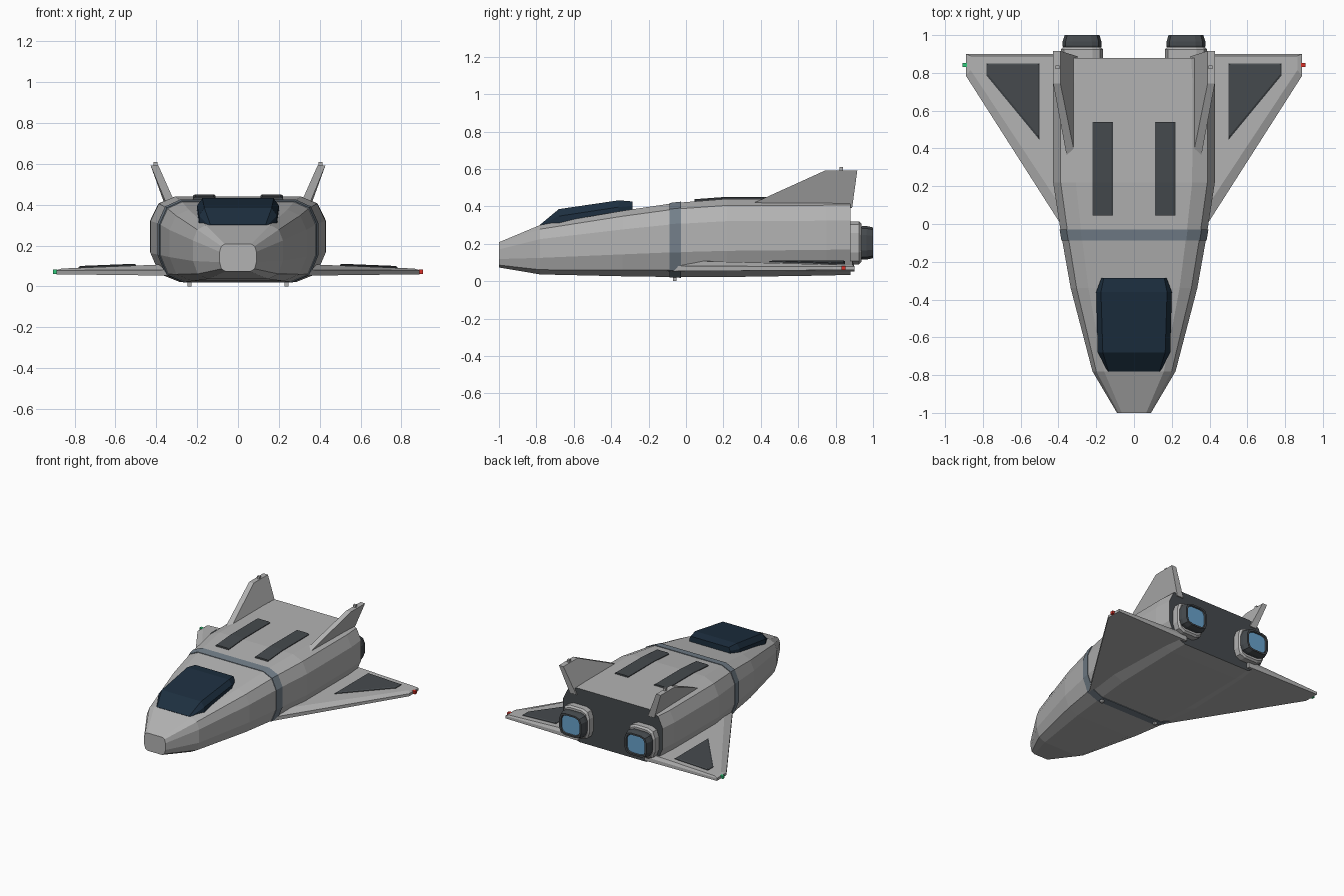
import bpy, bmesh

if "Cube" in bpy.data.objects:
    bpy.data.objects.remove(bpy.data.objects["Cube"])

def mat(name, r, g, b):
    m = bpy.data.materials.new(name)
    m.diffuse_color = (r, g, b, 1)
    m.use_nodes = True
    m.node_tree.nodes["Principled BSDF"].inputs["Base Color"].default_value = m.diffuse_color
    return m

GREY = mat("hull_grey", 0.45, 0.45, 0.45)
DARK = mat("dark_grey", 0.06, 0.068, 0.075)
BAND = mat("slate", 0.17, 0.21, 0.25)
NAVY = mat("navy_glass", 0.012, 0.028, 0.05)
GLOW = mat("engine_blue", 0.14, 0.36, 0.6)
RED = mat("red_light", 0.7, 0.03, 0.02)
GREEN = mat("green_light", 0.03, 0.6, 0.2)

def loft(name, rings, material=None, end_material=None, mirror=False):
    """Skin a closed solid through equal-length rings of points."""
    bm = bmesh.new()
    vs = [[bm.verts.new(p) for p in ring] for ring in rings]
    n = len(vs[0])
    for a, b in zip(vs, vs[1:]):
        for i in range(n):
            j = (i + 1) % n
            bm.faces.new((a[i], a[j], b[j], b[i]))
    bm.faces.new(vs[0][::-1])
    end = bm.faces.new(vs[-1])
    if end_material:
        end.material_index = 1
    bmesh.ops.recalc_face_normals(bm, faces=bm.faces[:])
    me = bpy.data.meshes.new(name)
    bm.to_mesh(me)
    bm.free()
    ob = bpy.data.objects.new(name, me)
    bpy.context.collection.objects.link(ob)
    for m in (material, end_material):
        if m:
            me.materials.append(m)
    if mirror:
        ob.modifiers.new("mirror", 'MIRROR').use_mirror_merge = False
    return ob

def box(name, c, s, material=None, mirror=False):
    x, y, z = c
    a, b, h = (v / 2 for v in s)
    rings = [[(x - a, y - b, k), (x + a, y - b, k), (x + a, y + b, k), (x - a, y + b, k)]
             for k in (z - h, z + h)]
    return loft(name, rings, material, mirror=mirror)

# Hull: rounded section scaled along the length (y, half width, bottom, top)
HALF = [(0.72, 1), (0.907, 0.833), (1, 0.43), (1, -0.33), (0.9, -0.81), (0.67, -1)]
STATIONS = [(-1, 0.09, 0.073, 0.208), (-0.78, 0.22, 0.036, 0.30),
            (-0.34, 0.335, 0.026, 0.376), (-0.06, 0.385, 0.022, 0.418),
            (0.22, 0.428, 0.022, 0.44), (0.75, 0.43, 0.03, 0.44),
            (0.88, 0.42, 0.034, 0.44)]

def section(y, w, zb, zt, grow=0):
    c, h = (zb + zt) / 2, (zt - zb) / 2 + grow
    half = [((w + grow) * u, y, c + h * v) for u, v in HALF]
    return half + [(-x, yy, z) for x, yy, z in reversed(half)]

loft("fuselage", [section(*s) for s in STATIONS], GREY, DARK)
loft("hull_band", [section(-0.088, 0.380, 0.023, 0.414, 0.004),
                   section(-0.028, 0.390, 0.022, 0.421, 0.004)], BAND)

# Canopy (y, lower half width, upper half width, bottom, top)
canopy = [(-0.78, 0.14, 0.135, 0.25, 0.302), (-0.68, 0.192, 0.165, 0.27, 0.385),
          (-0.36, 0.20, 0.175, 0.32, 0.432), (-0.285, 0.172, 0.16, 0.34, 0.426)]
loft("canopy", [[(-a, y, b), (a, y, b), (a, y, (b + t) / 2 + 0.02), (c, y, t),
                 (-c, y, t), (-a, y, (b + t) / 2 + 0.02)] for y, a, c, b, t in canopy], NAVY)

# Dorsal panels
loft("dorsal_panel", [[(0.11 + i, y, 0.40), (0.22 - i, y, 0.40), (0.22 - i, y, z - 0.006),
                       (0.21, y, z), (0.12, y, z), (0.11 + i, y, z - 0.006)]
                      for y, z, i in ((0.045, 0.438, 0), (0.22, 0.451, 0), (0.54, 0.451, 0))],
     DARK, mirror=True)

# Delta wings with a bevelled leading edge
def wing_top(x):
    return 0.106 - 0.04 * (x - 0.4)

def outline(points, z):
    return [(x, y, z(x) if callable(z) else z) for x, y in points]

plan = [(0.28, -0.17), (0.89, 0.785), (0.89, 0.90), (0.28, 0.90)]
inner = [(0.28, -0.07), (0.865, 0.815), (0.865, 0.89), (0.28, 0.89)]
loft("wing", [outline(plan, lambda x: 0.052 + 0.012 * (x - 0.28)),
              outline(plan, lambda x: 0.082 - 0.004 * x),
              outline(inner, wing_top)], GREY, mirror=True)

# Dark inlays on the wings
inlay = [(0.50, 0.445), (0.78, 0.785), (0.78, 0.85), (0.50, 0.85)]
inlay_in = [(0.508, 0.47), (0.772, 0.79), (0.772, 0.842), (0.508, 0.842)]
loft("wing_inlay", [outline(inlay, lambda x: wing_top(x) - 0.012),
                    outline(inlay, lambda x: wing_top(x) + 0.004),
                    outline(inlay_in, lambda x: wing_top(x) + 0.009)], DARK, mirror=True)

# Canted tail fins
loft("tail_fin", [[(0.30, 0.30, 0.39), (0.345, 0.30, 0.39), (0.355, 0.888, 0.39), (0.30, 0.888, 0.39)],
                  [(0.39, 0.745, 0.592), (0.428, 0.745, 0.592), (0.428, 0.916, 0.592), (0.39, 0.916, 0.592)]],
     GREY, mirror=True)
box("fin_beacon", (0.405, 0.83, 0.598), (0.02, 0.02, 0.024), GREY, True)
box("belly_sensor", (0.238, -0.06, 0.016), (0.02, 0.02, 0.032), GREY, True)

# Engines: chamfered rings lofted backwards
def ring(y, w, h, x=0.275, z=0.205):
    q = [(1, 0.45), (0.85, 0.85), (0.5, 1)]
    q += [(-u, v) for u, v in reversed(q)]
    q += [(u, -v) for u, v in reversed(q)]
    return [(x + w * u, y, z + h * v) for u, v in q]

loft("engine_housing", [ring(0.84, 0.112, 0.115), ring(0.925, 0.112, 0.115),
                        ring(0.937, 0.10, 0.103)], GREY, mirror=True)
loft("engine_nozzle", [ring(0.92, 0.096, 0.082), ring(0.945, 0.104, 0.09),
                       ring(0.965, 0.103, 0.09), ring(1.0, 0.092, 0.082),
                       ring(1.0, 0.078, 0.07), ring(0.99, 0.075, 0.067)],
     DARK, GLOW, mirror=True)

# Navigation lights
for side, m in ((1, RED), (-1, GREEN)):
    box("right_nav_light" if side > 0 else "left_nav_light",
        (side * 0.895, 0.842, 0.071), (0.024, 0.022, 0.022), m)
